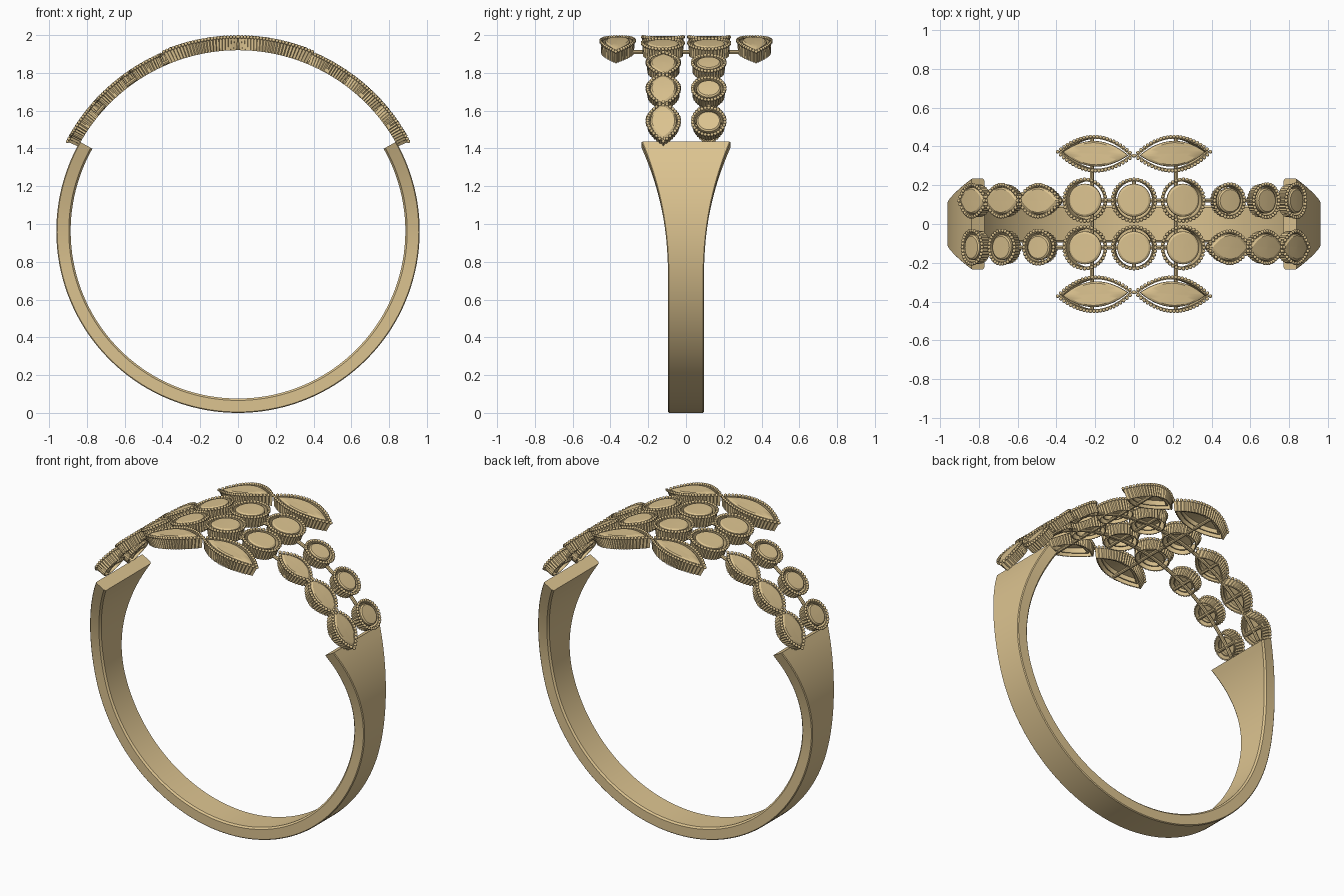
import bpy, bmesh, math
from mathutils import Matrix, Vector

if "Cube" in bpy.data.objects:
    bpy.data.objects.remove(bpy.data.objects["Cube"])

CZ, R_OUT, R_IN = 0.962, 0.962, 0.886      # ring centre height and band radii

metal = bpy.data.materials.new("gold_metal")
metal.diffuse_color = (0.72, 0.55, 0.28, 1)
metal.use_nodes = True
metal.node_tree.nodes["Principled BSDF"].inputs["Base Color"].default_value = metal.diffuse_color


def finish(name, bm, angle=35):
    bmesh.ops.recalc_face_normals(bm, faces=bm.faces)
    me = bpy.data.meshes.new(name)
    bm.to_mesh(me)
    bm.free()
    me.materials.append(metal)
    me.shade_smooth()
    me.set_sharp_from_angle(angle=math.radians(angle))
    ob = bpy.data.objects.new(name, me)
    bpy.context.collection.objects.link(ob)
    return ob


def bend(s, y, r):
    """Place a point on the finger arc: s = angle from the top, r = radius."""
    return Vector((r * math.sin(s), y, CZ + r * math.cos(s)))


def skin(bm, rings, loop=False):
    """Bridge equal-length closed rings; cap the ends unless they loop."""
    vs = [[bm.verts.new(p) for p in ring] for ring in rings]
    n, m = len(vs[0]), len(vs)
    for j in range(m if loop else m - 1):
        a, b = vs[j], vs[(j + 1) % m]
        for i in range(n):
            k = (i + 1) % n
            bm.faces.new((a[i], a[k], b[k], b[i]))
    if not loop:
        bm.faces.new(vs[0])
        bm.faces.new(vs[-1])


# tapered band, open at the top
bm = bmesh.new()
rings = []
START = math.radians(60.5)
N = 96
for i in range(N + 1):
    a = START + (2 * math.pi - 2 * START) * i / N
    z = CZ + R_OUT * math.cos(a)
    t = min(max((z - 0.7) / 0.735, 0), 1)
    w, c = 0.095 + 0.14 * t ** 2.2, 0.01
    sec = [(-w + c, R_IN), (w - c, R_IN), (w, R_IN + c), (w, R_OUT - c / 2),
           (w - c / 2, R_OUT), (-w + c / 2, R_OUT), (-w, R_OUT - c / 2), (-w, R_IN + c)]
    rings.append([bend(a, y, r) for y, r in sec])
skin(bm, rings)
finish("band", bm, 30)


def outline(kind, L, W, n):
    """Round or pointed-oval outline with n points."""
    pts = []
    for i in range(n):
        if kind == "round":
            a = 2 * math.pi * i / n
            pts.append((W * math.cos(a), W * math.sin(a)))
        else:
            h = n // 2
            u = 1 - 2 * (i % h) / h
            side = 1 if i < h else -1
            pts.append((side * L * u, side * W * (1 - u * u)))
    return pts


def setting(name, kind, s, y, L, W, gem, top, tilt=0.0):
    ct, st = math.cos(tilt), math.sin(tilt)

    def put(pts, r, k=1.0):
        return [bend(s + k * (p * ct - q * st), y + k * (p * st + q * ct), r)
                for p, q in pts]

    perim = 2 * math.pi * W if kind == "round" else 4 * math.hypot(L, W) * 1.03
    ribs = 2 * round(perim / 0.038)
    low = 0.958

    # ribbed gallery wall
    bm = bmesh.new()
    n = ribs * 2
    a = outline(kind, L, W, n)
    b = outline(kind, L - 0.008, W - 0.006, n)
    outer = [a[i] if i % 2 == 0 else b[i] for i in range(n)]
    base = [(p * 0.96, q * 0.96) for p, q in outer]
    inner = outline(kind, L - 0.022, W - 0.013, n)
    skin(bm, [put(base, low), put(outer, top - 0.014),
              put(inner, top - 0.012), put(inner, low)], loop=True)
    # beaded top edge
    for p in put(outline(kind, L - 0.002, W - 0.002, ribs), top - 0.01):
        bmesh.ops.create_icosphere(bm, subdivisions=1, radius=0.0105,
                                   matrix=Matrix.Translation(p))
    finish(name + "_rim", bm, 50)

    # hollow centre plate
    bm = bmesh.new()
    gL, gW = gem
    g = outline(kind, gL, gW, 40)
    gt = top - 0.006
    skin(bm, [put(g, gt - 0.03, 0.03), put(g, gt - 0.03, 0.5), put(g, gt - 0.03, 0.86),
              put(g, low + 0.012, 0.82), put(g, low + 0.012, 0.9), put(g, gt - 0.014),
              put(g, gt - 0.006, 0.98), put(g, gt, 0.86), put(g, gt, 0.5), put(g, gt, 0.03)])
    finish(name + "_plate", bm, 30)


def rod(bm, path, rad=0.011):
    """Round bar through (s, y, r) points, along the arc or across it."""
    along = abs(path[-1][0] - path[0][0]) > 1e-6
    rings = []
    for s, y, r in path:
        ring = []
        for i in range(8):
            a = 2 * math.pi * i / 8
            d, e = rad * math.cos(a), rad * math.sin(a)
            ring.append(bend(s, y + d, r + e) if along else bend(s + d, y, r + e))
        rings.append(ring)
    skin(bm, rings)


ROW, SIDE = 0.1225, (0.505, 0.735, 0.962)

# two rows of settings; half-turn symmetric sides
for row in (1, -1):
    tag = "back" if row > 0 else "front"
    for i, s in enumerate((-0.25, 0, 0.25)):
        setting(f"{tag}_centre_round_{i}", "round", s, row * ROW, 0.11, 0.11,
                (0.085, 0.085), 1.038)
    for i, s in enumerate(SIDE):
        setting(f"{tag}_side_round_{i}", "round", row * s, row * 0.12, 0.088, 0.088,
                (0.066, 0.066), 1.03)
        setting(f"{tag}_side_leaf_{i}", "leaf", -row * s, row * 0.12, 0.126, 0.085,
                (0.112, 0.07), 1.03)
    # large outer leaves
    for d in (1, -1):
        setting(f"{tag}_outer_leaf_{'right' if d > 0 else 'left'}", "leaf",
                d * 0.198, row * 0.362, 0.197, 0.09, (0.17, 0.066), 1.038,
                row * d * 0.05)

# connecting bars beneath the settings
bm = bmesh.new()
for row in (1, -1):
    rod(bm, [(-1.03 + 2.06 * i / 48, row * 0.121, 0.972) for i in range(49)])
    for s in SIDE:
        for d in (1, -1):
            rod(bm, [(d * s, row * 0.037, 0.972), (d * s, row * 0.203, 0.972)])
    rod(bm, [(0, row * 0.018, 0.972), (0, row * 0.227, 0.972)])
for d in (1, -1):
    rod(bm, [(d * 0.225, -0.44, 0.972), (d * 0.225, 0.44, 0.972)])
finish("connecting_bars", bm, 40)
